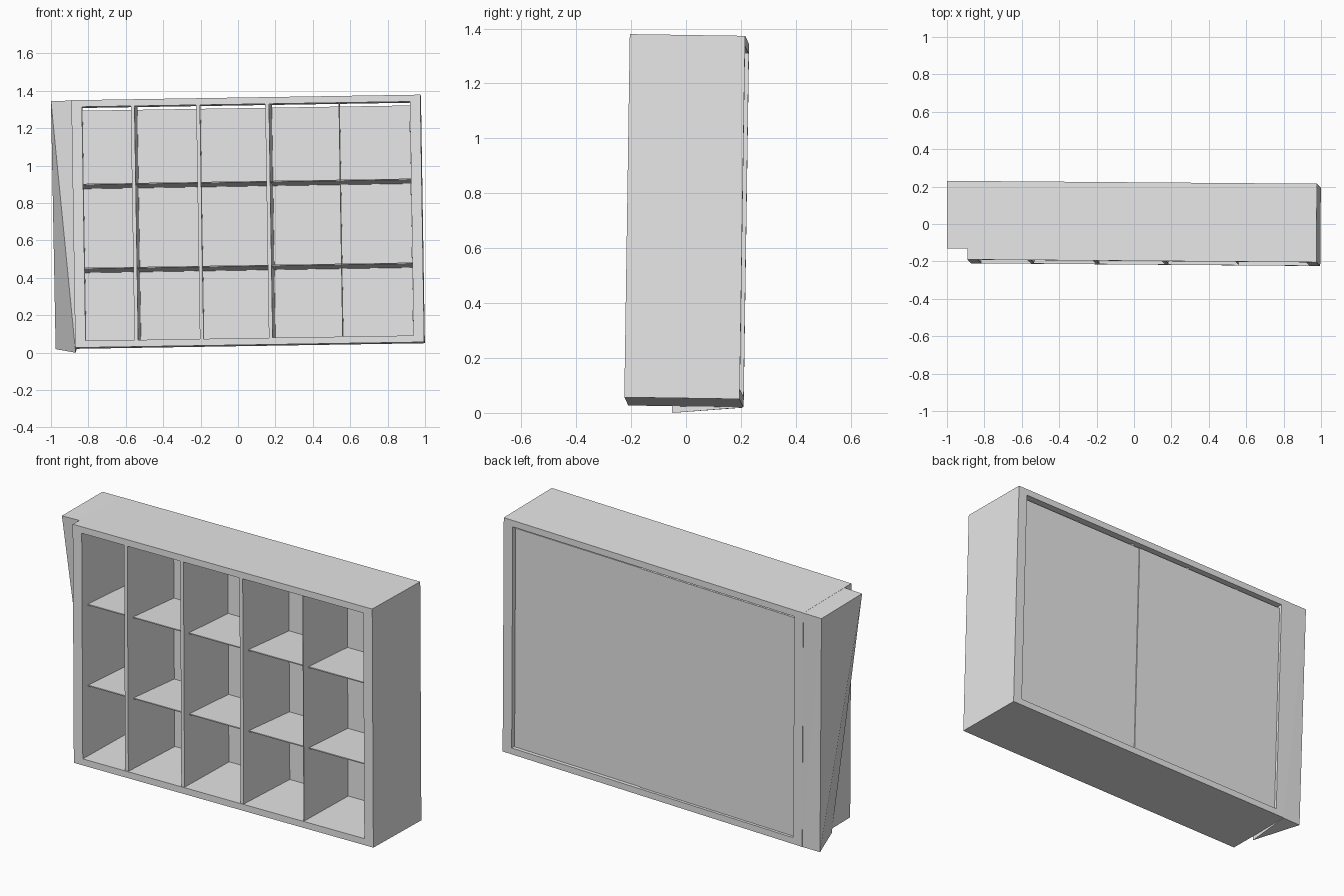
import bpy
import bmesh
from mathutils import Matrix, Vector

cube = bpy.data.objects.get("Cube")
if cube:
    bpy.data.objects.remove(cube, do_unlink=True)

# Single plain grey
GREY = (0.8, 0.8, 0.8, 1.0)
grey = bpy.data.materials.new("plain_grey")
grey.use_nodes = True
grey.diffuse_color = GREY
grey.node_tree.nodes["Principled BSDF"].inputs["Base Color"].default_value = GREY

# The case leans slightly: u runs along the width, v to the back, w upward
U = Vector((1, -0.008, 0.016)).normalized()
V = Vector((0.008, 1, -0.015)).normalized()
W = U.cross(V).normalized()
LEAN = Matrix((U, V, W)).transposed().to_4x4()
LEAN.translation = Vector((-0.87, -0.21, 0.027))

WIDTH, DEPTH, HEIGHT = 1.866, 0.42, 1.323
SIDE, RAIL = 0.056, 0.036


def make_object(name, bm, matrix=None):
    bmesh.ops.recalc_face_normals(bm, faces=bm.faces[:])
    mesh = bpy.data.meshes.new(name)
    bm.to_mesh(mesh)
    bm.free()
    mesh.materials.append(grey)
    obj = bpy.data.objects.new(name, mesh)
    bpy.context.collection.objects.link(obj)
    if matrix:
        obj.matrix_world = matrix
    return obj


def board(name, u, v, w, back_shift=(0, 0)):
    """Box between (min, max) pairs; back_shift moves its rear edge along u and w."""
    bm = bmesh.new()
    bmesh.ops.create_cube(bm, size=1)
    for vert in bm.verts:
        c = vert.co
        rear = c.y > 0
        c.x = u[c.x > 0] + back_shift[0] * rear
        c.y = v[rear]
        c.z = w[c.z > 0] + back_shift[1] * rear
    return make_object(name, bm, LEAN)


# Outer case
inner_u = (SIDE, WIDTH - SIDE)
inner_w = (RAIL, HEIGHT - RAIL)
board("right_side", (0, SIDE), (0, DEPTH), (0, HEIGHT))
board("left_side", (inner_u[1], WIDTH), (0, DEPTH), (0, HEIGHT))
board("bottom_board", inner_u, (0, DEPTH), (0, RAIL))
board("top_board", inner_u, (0, DEPTH), (inner_w[1], HEIGHT))

# Two back panels, slightly inset, with a narrow gap under the top
SEAM = 1.02
PANEL_TOP = inner_w[1] - 0.015
board("back_panel_right", (SIDE, SEAM), (0.395, 0.405), (RAIL, PANEL_TOP))
board("back_panel_left", (SEAM, inner_u[1] - 0.004), (0.39, 0.40), (RAIL, PANEL_TOP))

# Upright dividers: centre, thickness, twist
dividers = [(0.327, 0.02, 0.012), (0.677, 0.02, 0), (1.046, 0.02, 0.012), (1.43, 0.004, 0)]
for i, (centre, thick, twist) in enumerate(dividers):
    board(f"divider_{i + 1}", (centre - thick / 2, centre + thick / 2),
          (0.004, 0.392), inner_w, (twist, 0))

# Thin shelves, one per bay and row, dipping toward the back
edges = [SIDE] + [d[0] for d in dividers] + [inner_u[1]]
for row, level in enumerate((0.427, 0.876)):
    for bay, (a, b) in enumerate(zip(edges, edges[1:])):
        board(f"shelf_{row + 1}_{bay + 1}", (a, b), (0.05, 0.392),
              (level - 0.006, level), (0, -0.016))

# Tapered filler on the right side: full at the top, narrowing to the back below
front_top, back_top = (-1, -0.13, 1.345), (-1, 0.23, 1.342)
back_low, front_low = (-0.975, 0.207, 0.019), (-0.868, -0.05, 0)
inner = [(-0.885, -0.13, 1.348), (-0.885, 0.229, 1.343), (-0.862, 0.208, 0.02)]
bm = bmesh.new()
for co in [front_top, back_top, back_low, front_low] + inner:
    bm.verts.new(co)
bmesh.ops.convex_hull(bm, input=bm.verts[:])
make_object("side_filler", bm)
